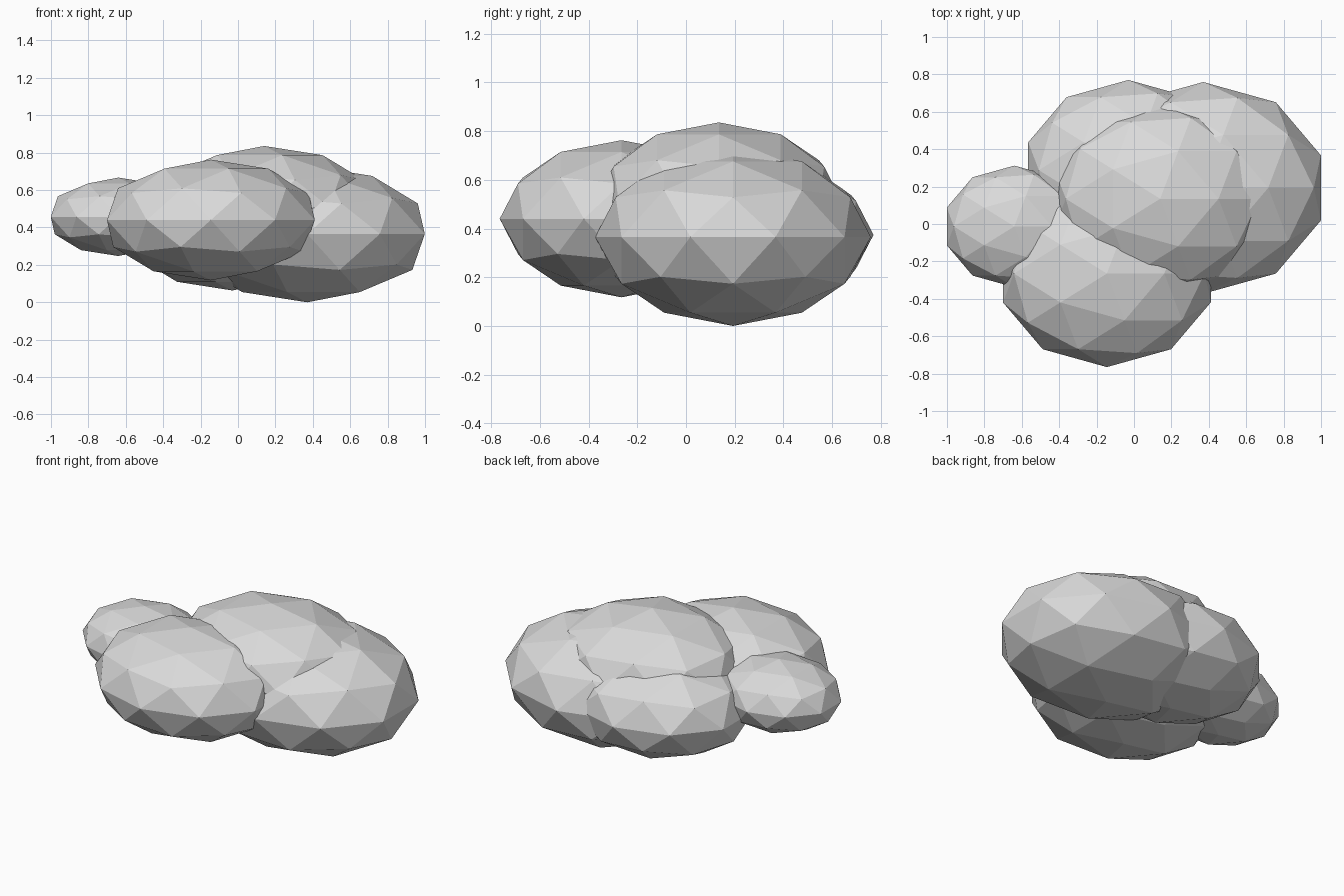
import bpy

if "Cube" in bpy.data.objects:
    bpy.data.objects.remove(bpy.data.objects["Cube"])

# One flat pale grey for the whole cloud
grey = bpy.data.materials.new("cloud_grey")
grey.diffuse_color = (0.7, 0.7, 0.7, 1.0)
grey.use_nodes = True
grey.node_tree.nodes["Principled BSDF"].inputs["Base Color"].default_value = grey.diffuse_color

# Every puff is the same squashed low-poly ball at a different size
WIDTH, HEIGHT = 1.168, 0.645


def puff(name, centre, size):
    bpy.ops.mesh.primitive_ico_sphere_add(subdivisions=2, radius=1.0, location=centre)
    ob = bpy.context.object
    ob.name = name
    ob.scale = (size * WIDTH, size, size * HEIGHT)
    bpy.ops.object.transform_apply(location=False, rotation=False, scale=True)
    bpy.ops.object.shade_flat()
    ob.data.materials.append(grey)
    return ob


puff("front_puff", (-0.145, -0.265, 0.44), 0.50)
puff("left_small_puff", (-0.64, -0.013, 0.457), 0.325)
puff("top_puff", (0.14, 0.135, 0.508), 0.508)
puff("right_large_puff", (0.37, 0.193, 0.365), 0.566)
puff("back_puff", (-0.03, 0.288, 0.374), 0.482)
